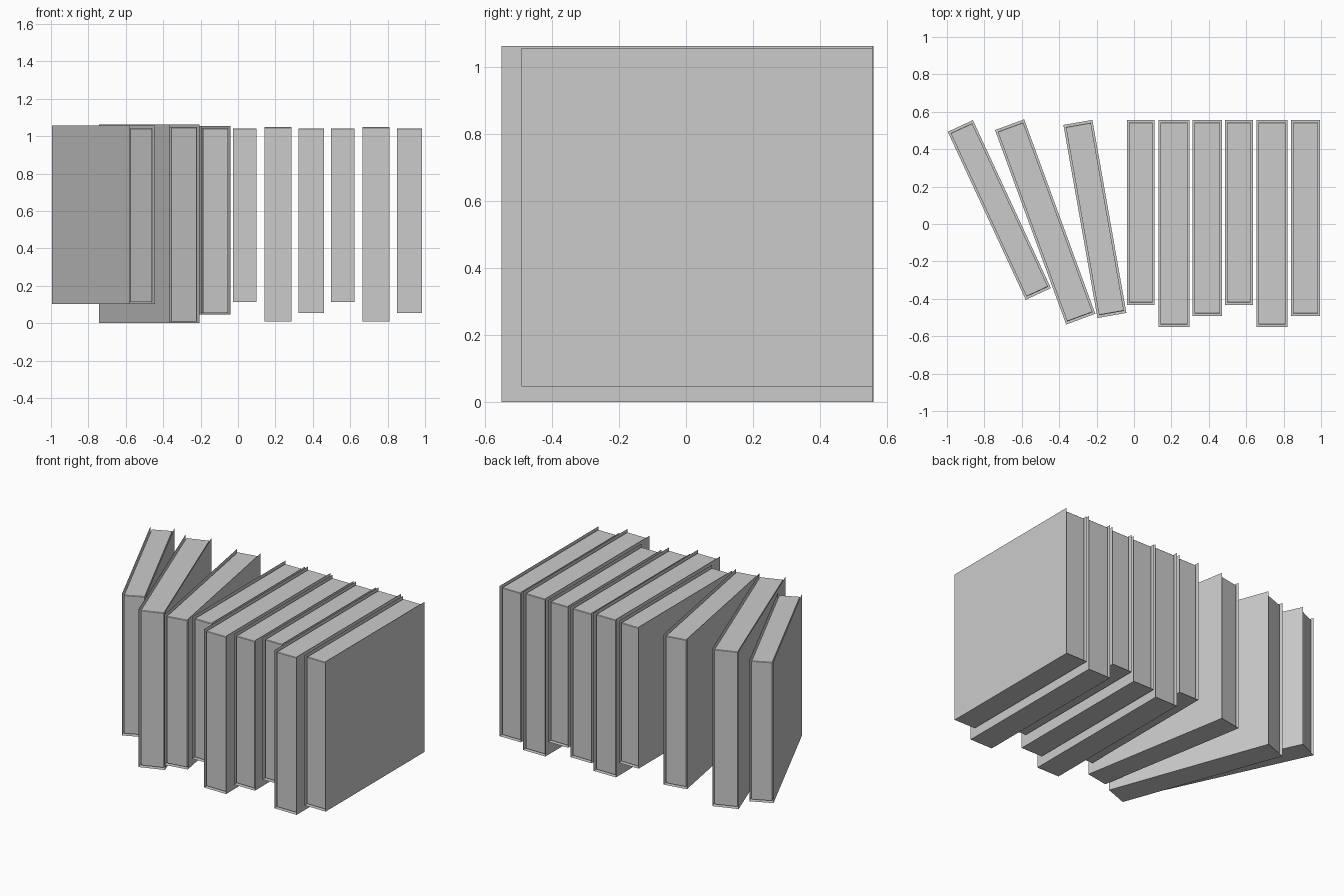
import bpy
import bmesh
import math

cube = bpy.data.objects.get("Cube")
if cube:
    bpy.data.objects.remove(cube, do_unlink=True)

grey = bpy.data.materials.new("plain grey")
grey.use_nodes = True
grey.diffuse_color = (0.6, 0.6, 0.6, 1)
grey.node_tree.nodes["Principled BSDF"].inputs["Base Color"].default_value = (0.6, 0.6, 0.6, 1)


def finish(name, bm, x, y, angle):
    """Turn a bmesh into a smooth object standing at x, y."""
    mesh = bpy.data.meshes.new(name)
    bm.to_mesh(mesh)
    bm.free()
    mesh.materials.append(grey)
    ob = bpy.data.objects.new(name, mesh)
    bpy.context.collection.objects.link(ob)
    ob.location = (x, y, 0)
    ob.rotation_euler.z = math.radians(angle)
    bpy.ops.object.select_all(action="DESELECT")
    ob.select_set(True)
    bpy.context.view_layer.objects.active = ob
    bpy.ops.object.shade_smooth_by_angle(angle=math.radians(40))


def cover(name, size, place):
    """Paper-thin sheet folded around the spine, which lies at the bottom."""
    width, depth, bottom, top = size
    w, d = width / 2, depth / 2
    profile = [(-w, top), (-w, bottom), (w, bottom), (w, top)]
    bm = bmesh.new()
    front, back = [[bm.verts.new((px, s * d, pz)) for px, pz in profile] for s in (-1, 1)]
    for i in range(len(profile) - 1):
        bm.faces.new((front[i], front[i + 1], back[i + 1], back[i]))
    finish(name, bm, *place)


def pages(name, size, place):
    """Page block set in from the cover edges, with slightly softened corners."""
    width, depth, bottom, top = size
    w, d = width / 2 - 0.011, depth / 2 - 0.013
    low, high = bottom + 0.009, top - 0.014
    soft = 0.003
    profile = [(-d, low), (-d, high - soft), (-d + soft, high),
               (d - soft, high), (d, high - soft), (d, low)]
    bm = bmesh.new()
    side = bm.faces.new([bm.verts.new((-w, py, pz)) for py, pz in profile])
    new = bmesh.ops.extrude_face_region(bm, geom=[side])["geom"]
    moved = [v for v in new if isinstance(v, bmesh.types.BMVert)]
    bmesh.ops.translate(bm, verts=moved, vec=(2 * w, 0, 0))
    if side.is_valid and len(bm.faces) < len(profile) + 2:
        bm.faces.new([v for v in bm.verts if v.co.x < 0][:len(profile)])
    bmesh.ops.recalc_face_normals(bm, faces=bm.faces)
    finish(name, bm, *place)


# Book sizes: width, depth, bottom, top
small = (0.148, 0.99, 0.104, 1.056)
medium = (0.157, 1.048, 0.046, 1.055)
large = (0.166, 1.107, 0.0, 1.062)

# Leaning books: size, x, y, turn
books = [(small, -0.72, 0.075, 24.9),
         (large, -0.475, 0.011, 20.1),
         (medium, -0.209, 0.027, 10)]

# Straight books line up at the back
for size, x in zip([small, large, medium] * 2, (0.036, 0.214, 0.391, 0.561, 0.738, 0.917)):
    books.append((size, x, 0.557 - size[1] / 2, 0))

for number, (size, *place) in enumerate(books, 1):
    cover(f"book_cover_{number}", size, place)
    pages(f"book_pages_{number}", size, place)
